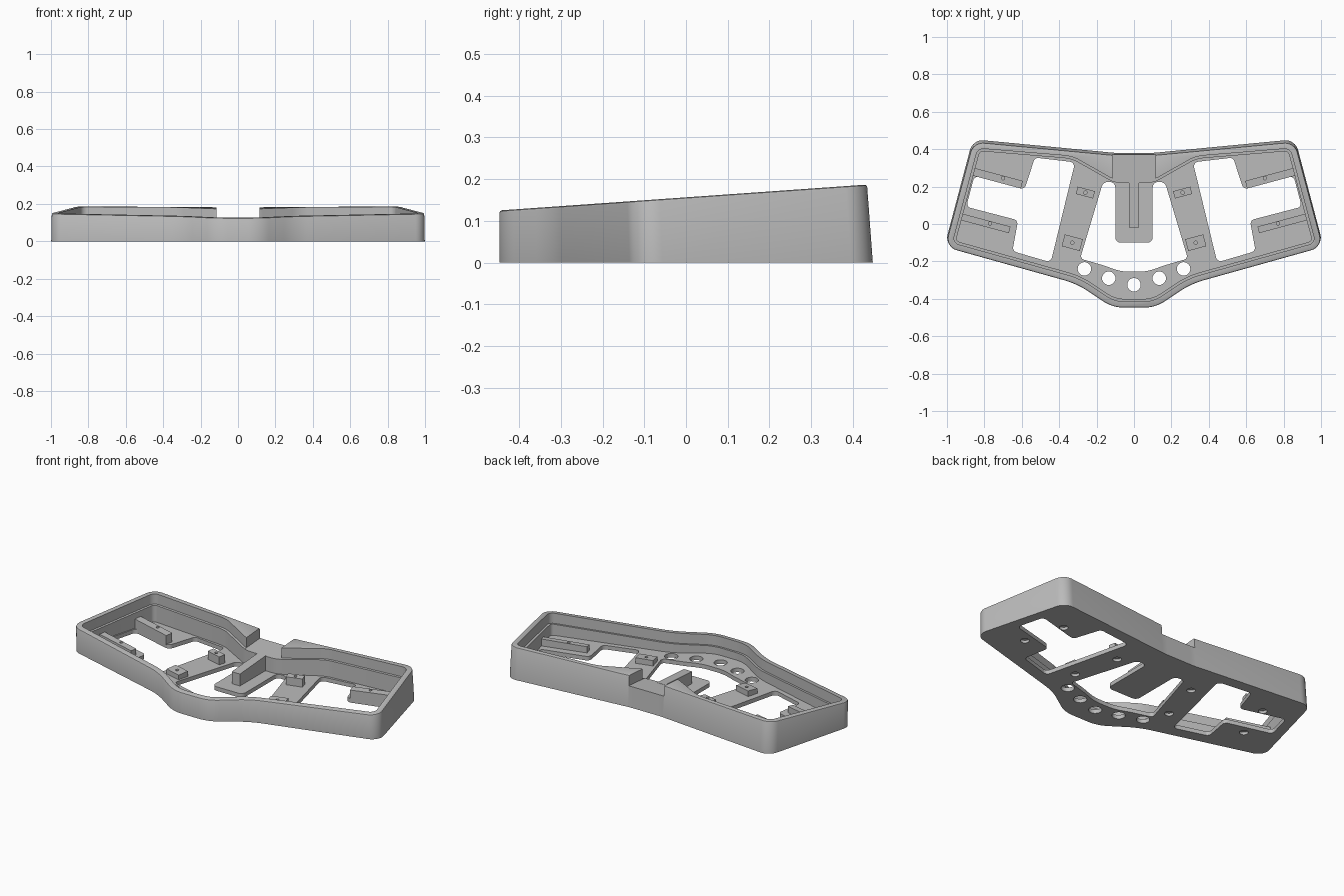
import bpy, bmesh, math
from mathutils import Vector

cube = bpy.data.objects.get("Cube")
if cube:
    bpy.data.objects.remove(cube, do_unlink=True)

GREY = (0.5, 0.5, 0.5, 1)
mat = bpy.data.materials.new("grey plastic")
mat.use_nodes = True
mat.diffuse_color = GREY
mat.node_tree.nodes["Principled BSDF"].inputs["Base Color"].default_value = GREY

LEDGE, MOUNT = 0.06, 0.095     # depths below the sloping rim
FLOOR = 0.024                  # thickness of the flat floor


def below_rim(depth):
    return lambda y: 0.1564 + 0.0703 * y - depth


def level(z):
    return lambda y: z


def mirror(half):
    return half + [(-x, y) for x, y in reversed(half)]


def flip(pts):
    return [(-x, y) for x, y in reversed(pts)]


def lean(pts):
    """Outline shifted as the leaning walls rise to the rim."""
    return [(x * 0.997, y * 0.985 - 0.0067) for x, y in pts]


def inset(pts, d):
    """Mitred inset of a counter-clockwise polygon."""
    out = []
    for i, p in enumerate(pts):
        a, b, c = Vector(pts[i - 1]), Vector(p), Vector(pts[(i + 1) % len(pts)])
        u, v = (b - a).normalized(), (c - b).normalized()
        n, m = Vector((-u.y, u.x)), Vector((-v.y, v.x))
        q = b + (n + m) * d / (1 + n.dot(m))
        out.append((q.x, q.y))
    return out


def rounded(pts, radii, steps=8):
    """Replace each corner by a circular arc."""
    out = []
    for i, p in enumerate(pts):
        r = radii[i] if isinstance(radii, list) else radii
        a, b, c = Vector(pts[i - 1]), Vector(p), Vector(pts[(i + 1) % len(pts)])
        turn = (b - a).angle(c - b)
        t = min(r * math.tan(turn / 2), 0.48 * (a - b).length, 0.48 * (c - b).length)
        s, e = b + (a - b).normalized() * t, b + (c - b).normalized() * t
        w = math.cos(turn / 2)
        for k in range(steps + 1):
            f = k / steps
            k0, k1, k2 = (1 - f) ** 2, 2 * f * (1 - f) * w, f * f
            q = (s * k0 + b * k1 + e * k2) / (k0 + k1 + k2)
            out.append((q.x, q.y))
    return out


def circle(x, y, r, n=32):
    return [(x + r * math.cos(k * math.tau / n), y + r * math.sin(k * math.tau / n))
            for k in range(n)]


def bar(x, y, length, width, angle):
    ca, sa = math.cos(angle), math.sin(angle)
    return [(x + u * length / 2 * ca - v * width / 2 * sa,
             y + u * length / 2 * sa + v * width / 2 * ca)
            for u, v in ((-1, -1), (1, -1), (1, 1), (-1, 1))]


def loft(name, layers):
    """Solid through stacked outlines; each layer is (points, z from y)."""
    bm = bmesh.new()
    rings = [[bm.verts.new((x, y, height(y))) for x, y in pts] for pts, height in layers]
    bm.faces.new(rings[0][::-1])
    bm.faces.new(rings[-1])
    n = len(rings[0])
    for lo, hi in zip(rings, rings[1:]):
        for i in range(n):
            j = (i + 1) % n
            bm.faces.new((lo[i], lo[j], hi[j], hi[i]))
    bmesh.ops.recalc_face_normals(bm, faces=bm.faces)
    mesh = bpy.data.meshes.new(name)
    bm.to_mesh(mesh)
    bm.free()
    mesh.materials.append(mat)
    ob = bpy.data.objects.new(name, mesh)
    bpy.context.collection.objects.link(ob)
    return ob


def activate(ob):
    bpy.ops.object.select_all(action='DESELECT')
    ob.select_set(True)
    bpy.context.view_layer.objects.active = ob


def span(mesh):
    xs = [v.co.x for v in mesh.vertices] or [0]
    return max(xs) - min(xs)


def cut(target, pts, bottom, top):
    """Subtract a prism; a cut must keep the part's width, else try the next solver."""
    cutter = loft("cutter", [(pts, bottom), (pts, top)])
    cutter.hide_render = True
    before = target.data.copy()
    for solver in ('EXACT', 'MANIFOLD', 'FLOAT'):
        mod = target.modifiers.new("cut", 'BOOLEAN')
        mod.operation, mod.solver, mod.object = 'DIFFERENCE', solver, cutter
        activate(target)
        bpy.ops.object.modifier_apply(modifier=mod.name)
        if abs(span(target.data) - span(before)) < 0.001:
            break
        target.data = before.copy()
    bpy.data.objects.remove(cutter, do_unlink=True)


# Outer shell with a softened rim
outer = mirror([(0.115, -0.447), (0.305, -0.318), (1.013, -0.118),
                (0.862, 0.453), (0.1, 0.38)])
radii = [0.2, 0.45, 0.065, 0.07, 0.4]
outline = rounded(outer, radii + radii[::-1])
rim = lean(outline)
shell = loft("case_shell", [(outline, level(0)), (rim, below_rim(0.006)),
                            (inset(rim, 0.002), below_rim(0.002)),
                            (inset(rim, 0.006), below_rim(0))])

# Upper recess, then the deeper tray that leaves a narrow ledge
recess = mirror(inset(outer, 0.033)[:4] + [(0.33, 0.375), (0.1, 0.243)])
radii = [0.18, 0.45, 0.035, 0.04, 0.2, 0.15]
tray = inset(recess, 0.014)
cut(shell, lean(rounded(recess, radii + radii[::-1])), below_rim(LEDGE), level(0.4))
radii[2:4] = [0.02, 0.025]
cut(shell, lean(rounded(tray, radii + radii[::-1])), level(FLOOR), level(0.4))

# Notch in the back wall
cut(shell, mirror([(0.115, 0.1), (0.115, 0.6)]), below_rim(LEDGE + 0.001), level(0.4))

# Floor openings
side_opening = rounded([(0.53, 0.355), (0.315, 0.33), (0.445, -0.205), (0.65, -0.145),
                        (0.62, 0.02), (0.897, 0.092), (0.853, 0.258), (0.585, 0.185)], 0.025)
centre = mirror([(0.07, -0.255), (0.16, -0.222), (0.288, -0.185),
                 (0.165, 0.225), (0.1, 0.225), (0.1, -0.1)])
radii = [0.3, 0.3, 0.02, 0.035, 0.03, 0.03]
centre_opening = rounded(centre, radii + radii[::-1])
openings = [side_opening, flip(side_opening), centre_opening, circle(0, -0.325, 0.036)]
for x, y in ((0.265, -0.24), (0.135, -0.29)):
    openings += [circle(s * x, y, 0.036) for s in (-1, 1)]
for pts in openings:
    cut(shell, pts, level(-0.1), level(0.4))

# Central rib running forward from the notch
rib = mirror([(0.027, -0.02), (0.027, 0.235)])
loft("centre_rib", [(rib, level(FLOOR - 0.01)), (rib, below_rim(LEDGE))])

# Screw mounts: x, y, length, width and screw x, y
mounts = {
    "back_rail": (0.73, 0.245, 0.27, 0.042, 0.70, 0.245),
    "front_rail": (0.80, 0.005, 0.28, 0.036, 0.77, 0.003),
    "back_post": (0.26, 0.168, 0.095, 0.04, 0.26, 0.168),
    "front_post": (0.33, -0.1, 0.1, 0.065, 0.33, -0.1),
}
TILT = math.radians(15)
for name, (x, y, length, width, sx, sy) in mounts.items():
    for side, s in (("left", 1), ("right", -1)):
        base = bar(s * x, y, length, width, s * TILT)
        mount = loft(f"{name}_{side}", [(base, level(FLOOR - 0.006)), (base, below_rim(MOUNT))])
        cut(mount, circle(s * sx, sy, 0.009, 16), level(0.03), level(0.4))
        cut(shell, circle(s * sx, sy, 0.024, 24), level(-0.1), level(0.016))

activate(shell)
bpy.ops.object.shade_smooth_by_angle(angle=math.radians(30))
